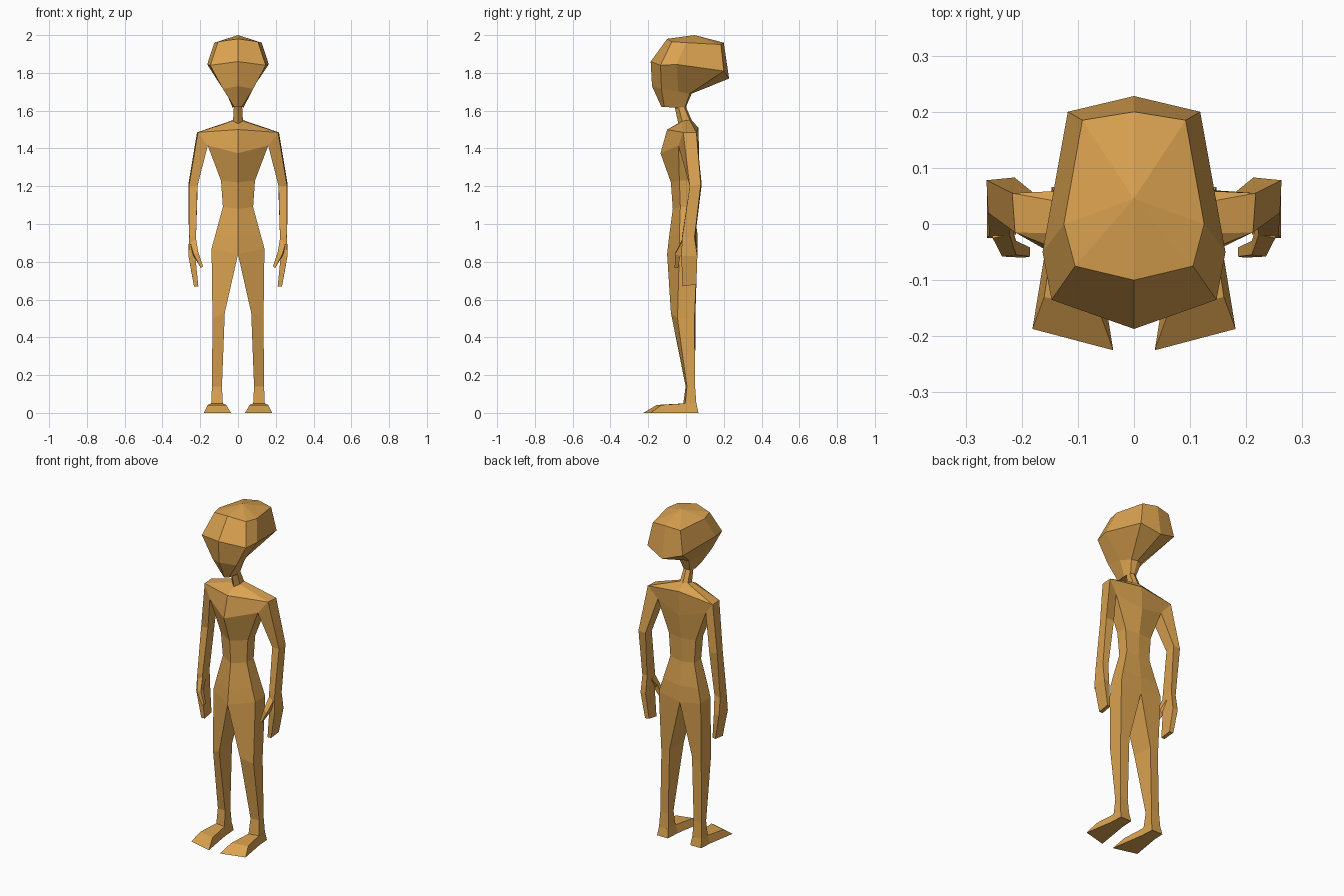
import bpy, bmesh

mat = bpy.data.materials.new("tan")
mat.diffuse_color = (0.7, 0.36, 0.08, 1)


def loft(name, rings, pole=None, mirror=False):
    """Skin a list of equal rings, cap the ends (first end may close to a pole)."""
    bm = bmesh.new()
    vs = [[bm.verts.new(p) for p in r] for r in rings]
    n = len(vs[0])
    for a, b in zip(vs, vs[1:]):
        for i in range(n):
            j = (i + 1) % n
            bm.faces.new((a[i], a[j], b[j], b[i]))
    bm.faces.new(vs[-1])
    if pole:
        top = bm.verts.new(pole)
        for i in range(n):
            bm.faces.new((top, vs[0][i], vs[0][(i + 1) % n]))
    else:
        bm.faces.new(vs[0])
    bmesh.ops.recalc_face_normals(bm, faces=bm.faces)
    me = bpy.data.meshes.new(name)
    bm.to_mesh(me)
    bm.free()
    me.materials.append(mat)
    ob = bpy.data.objects.new(name, me)
    bpy.context.collection.objects.link(ob)
    if mirror:
        ob.modifiers.new("mirror", 'MIRROR').use_mirror_merge = False
    return ob


def whole(half):
    """Complete a half ring that runs from front centre to back centre."""
    return half + [(-x, y, z) for x, y, z in half[-2:0:-1]]


# Head: crown, brow, cheek and chin rings
loft("head", [whole(h) for h in (
    [(0, -.10, 1.98), (.105, -.075, 1.965), (.125, 0, 1.96), (.092, .185, 1.95), (0, .20, 1.96)],
    [(0, -.187, 1.86), (.147, -.135, 1.84), (.163, -.05, 1.845), (.118, .20, 1.81), (0, .228, 1.77)],
    [(0, -.18, 1.73), (.08, -.13, 1.715), (.065, -.04, 1.70), (.035, .02, 1.69), (0, .03, 1.69)],
    [(0, -.13, 1.62), (.02, -.115, 1.62), (.028, -.05, 1.615), (.02, -.005, 1.62), (0, 0, 1.62)],
)], pole=(0, .045, 2.0))

# Neck and torso: neck, shoulders, chest, waist, hips
loft("torso", [whole(h) for h in (
    [(0, -.06, 1.62), (.022, -.04, 1.62), (.022, -.01, 1.62), (0, 0, 1.62)],
    [(0, -.04, 1.53), (.026, -.02, 1.545), (.026, .02, 1.55), (0, .03, 1.55)],
    [(0, -.10, 1.50), (.212, -.015, 1.485), (.217, .055, 1.485), (0, .065, 1.51)],
    [(0, -.135, 1.375), (.16, -.04, 1.415), (.16, .04, 1.415), (0, .07, 1.37)],
    [(0, -.08, 1.22), (.09, -.035, 1.23), (.09, .035, 1.23), (0, .045, 1.22)],
    [(0, -.07, 1.08), (.08, -.03, 1.09), (.08, .035, 1.09), (0, .04, 1.08)],
    [(0, -.09, .93), (.118, -.035, .95), (.118, .05, .95), (0, .062, .94)],
    [(0, -.10, .84), (.14, -.035, .87), (.14, .06, .87), (0, .06, .84)],
)])

# Legs: hip, knee, calf, ankle
loft("legs", [
    [(0, -.10, .84), (.14, -.035, .87), (.14, .06, .87), (0, .06, .84)],
    [(.07, -.08, .53), (.135, -.045, .50), (.133, .045, .50), (.075, .05, .53)],
    [(.085, -.002, .14), (.138, .005, .14), (.138, .048, .14), (.085, .048, .14)],
    [(.08, -.015, .045), (.142, -.005, .045), (.142, .055, .045), (.08, .055, .045)],
], mirror=True)

# Feet: heel, instep, toe edge
loft("feet", [
    [(.075, .066, 0), (.147, .066, 0), (.142, .055, .05), (.08, .055, .05)],
    [(.07, -.02, 0), (.152, -.01, 0), (.142, -.005, .05), (.08, -.015, .05)],
    [(.037, -.225, 0), (.181, -.187, 0), (.16, -.13, .042), (.062, -.155, .042)],
], mirror=True)

# Arms and mitten hands: shoulder, elbow, wrist, palm, fingertips
loft("arms", [
    [(.212, -.015, 1.485), (.217, .055, 1.485), (.16, .04, 1.415), (.16, -.04, 1.415)],
    [(.26, .02, 1.20), (.263, .078, 1.21), (.213, .083, 1.21), (.215, .02, 1.20)],
    [(.258, -.02, .93), (.26, .045, .93), (.225, .05, .94), (.222, -.02, .94)],
    [(.262, -.025, .83), (.262, .06, .83), (.228, .06, .83), (.226, -.025, .83)],
    [(.233, -.018, .67), (.235, .055, .68), (.212, .05, .68), (.21, -.018, .67)],
], mirror=True)

# Thumbs
loft("thumbs", [
    [(.252, -.025, .90), (.222, -.02, .92), (.222, .01, .90), (.25, .01, .86)],
    [(.235, -.058, .84), (.21, -.055, .85), (.21, -.03, .85), (.235, -.03, .83)],
    [(.197, -.06, .768), (.185, -.058, .775), (.185, -.042, .775), (.197, -.042, .768)],
], mirror=True)
